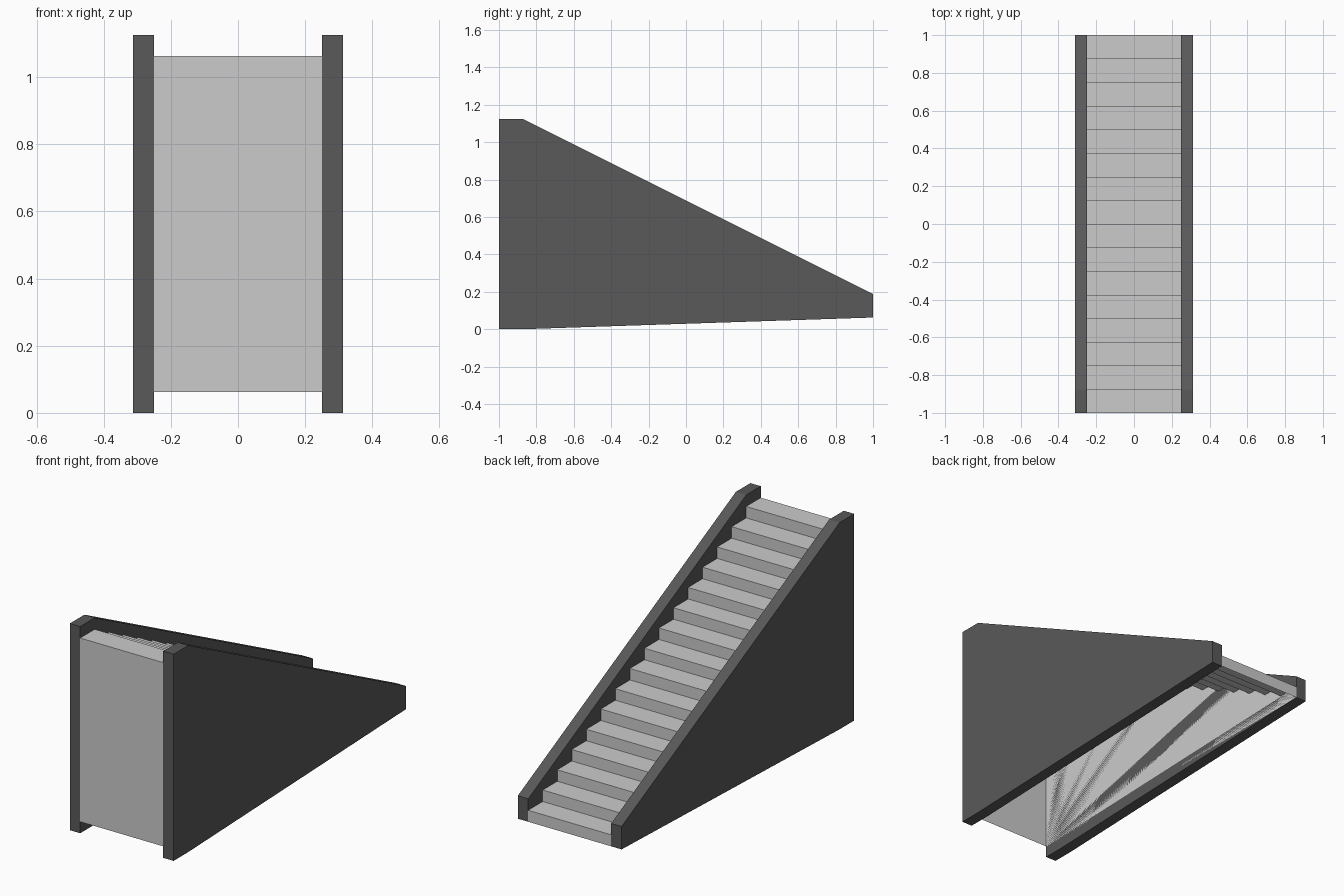
import bpy, bmesh

if "Cube" in bpy.data.objects:
    bpy.data.objects.remove(bpy.data.objects["Cube"])

STEPS, RUN, RISE, BASE = 16, 0.125, 0.0625, 0.0625


def extrude_profile(name, pts, x0, x1, open_edges=()):
    """Extrude a (y, z) outline along x; outline edges in open_edges get no wall."""
    bm = bmesh.new()
    a = [bm.verts.new((x0, y, z)) for y, z in pts]
    b = [bm.verts.new((x1, y, z)) for y, z in pts]
    bm.faces.new(a[::-1])
    bm.faces.new(b)
    n = len(pts)
    for i in range(n):
        if i not in open_edges:
            j = (i + 1) % n
            bm.faces.new((a[i], a[j], b[j], b[i]))
    bmesh.ops.recalc_face_normals(bm, faces=bm.faces)
    mesh = bpy.data.meshes.new(name)
    bm.to_mesh(mesh)
    bm.free()
    obj = bpy.data.objects.new(name, mesh)
    bpy.context.collection.objects.link(obj)
    return obj


# Stair shell: hollow underneath, so the bottom edge (index 0) stays open
outline = [(-1, BASE), (1, BASE)]
for i in range(STEPS):
    y, z = 1 - i * RUN, BASE + (i + 1) * RISE
    outline += [(y, z), (y - RUN, z)]
extrude_profile("stair_steps", outline, -0.25, 0.25, open_edges=(0,))

# Dark side panels
dark = bpy.data.materials.new("dark_grey")
dark.diffuse_color = (0.1, 0.1, 0.1, 1)
dark.use_nodes = True
dark.node_tree.nodes["Principled BSDF"].inputs["Base Color"].default_value = dark.diffuse_color
panel = [(-1, 0), (-0.875, 0), (1, 0.0625), (1, 0.1875), (-0.875, 1.125), (-1, 1.125)]
for name, x0, x1 in (("left_panel", -0.3125, -0.25), ("right_panel", 0.25, 0.3125)):
    extrude_profile(name, panel, x0, x1).data.materials.append(dark)
